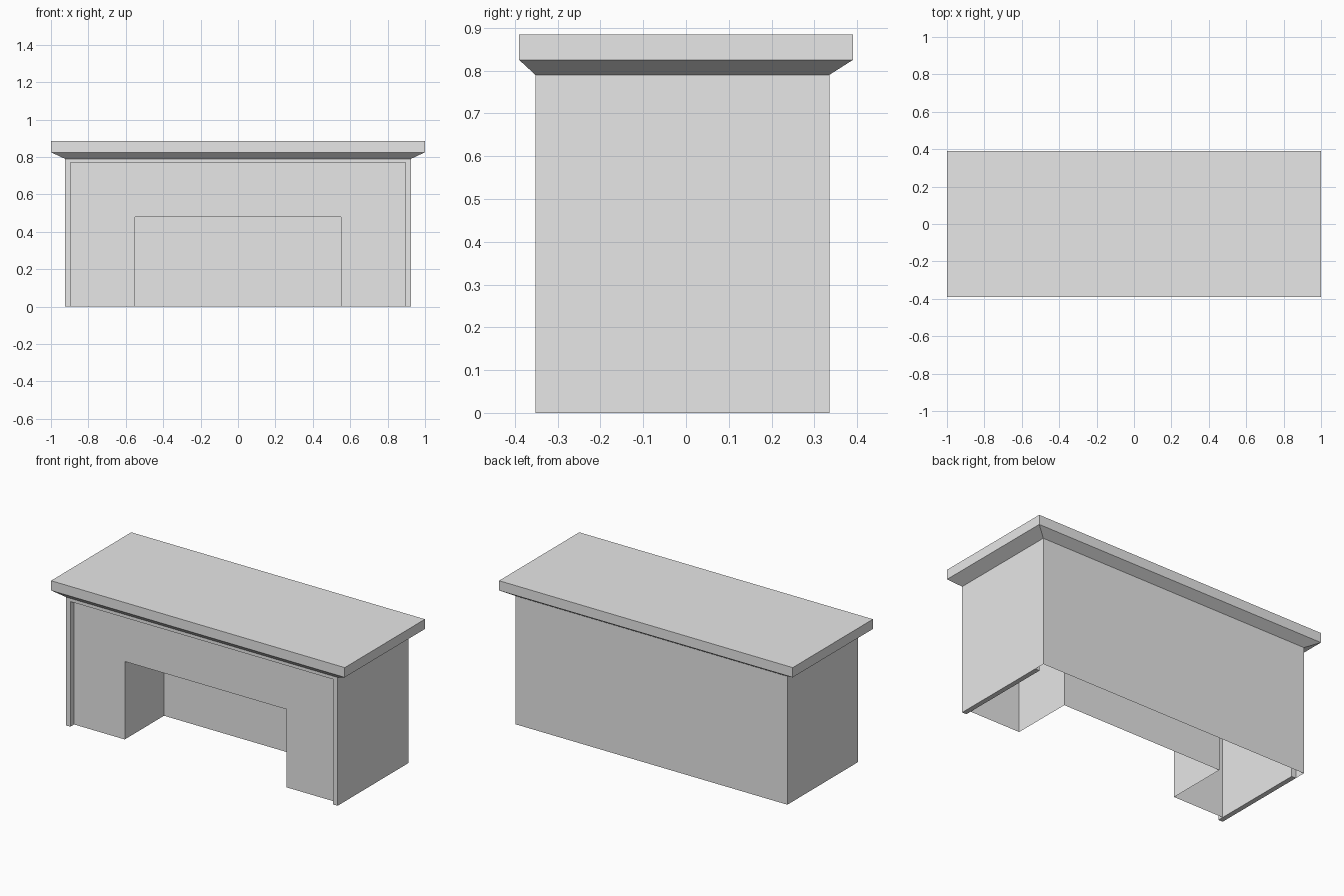
import bpy
import bmesh

cube = bpy.data.objects.get("Cube")
if cube:
    bpy.data.objects.remove(cube, do_unlink=True)

grey = bpy.data.materials.new("plain_grey")
grey.use_nodes = True
grey.diffuse_color = (0.8, 0.8, 0.8, 1)
grey.node_tree.nodes["Principled BSDF"].inputs["Base Color"].default_value = (0.8, 0.8, 0.8, 1)


def arch(width, height):
    """Open-bottomed outline in x and z."""
    return [(-width, 0), (-width, height), (width, height), (width, 0)]


def at_y(outline, y):
    return [(x, y, z) for x, z in outline]


def rectangle(half_x, front, back, z):
    return [(-half_x, front, z), (half_x, front, z), (half_x, back, z), (-half_x, back, z)]


def loft(name, rings, closed=True, cap_start=False, cap_end=False, flip=False):
    """Skin a row of matching outlines, with optional end faces."""
    bm = bmesh.new()
    loops = [[bm.verts.new(p) for p in ring] for ring in rings]
    count = len(loops[0])
    for a, b in zip(loops, loops[1:]):
        for i in range(count if closed else count - 1):
            j = (i + 1) % count
            bm.faces.new((a[i], a[j], b[j], b[i]))
    if cap_start:
        bm.faces.new(loops[0][::-1])
    if cap_end:
        bm.faces.new(loops[-1])
    if flip:
        bmesh.ops.reverse_faces(bm, faces=bm.faces[:])
    mesh = bpy.data.meshes.new(name)
    bm.to_mesh(mesh)
    bm.free()
    mesh.materials.append(grey)
    obj = bpy.data.objects.new(name, mesh)
    bpy.context.collection.objects.link(obj)
    return obj


FRONT, BACK, LINER_END = -0.352, 0.335, 0.267
PANEL, NICHE_BACK = -0.316, 0.066
outer, inner, opening = arch(0.925, 0.79), arch(0.895, 0.77), arch(0.55, 0.48)

# Side walls and lintel
frame = outer + inner[::-1]
loft("body_frame", [at_y(frame, FRONT), at_y(frame, LINER_END)],
     cap_start=True, cap_end=True)

# Thin shell closing the back
loft("back_shell", [at_y(outer, LINER_END), at_y(outer, BACK)],
     closed=False, cap_end=True)

# Recessed front panel with its opening
loft("front_panel", [at_y(inner + opening[::-1], PANEL)], cap_start=True)

# Knee space behind the opening
loft("niche", [at_y(opening, PANEL), at_y(opening, NICHE_BACK)],
     closed=False, cap_end=True, flip=True)

# Overhanging top with a sloped underside
loft("top_slab", [rectangle(0.925, FRONT, BACK, 0.79),
                  rectangle(1, -0.39, 0.39, 0.825),
                  rectangle(1, -0.39, 0.39, 0.885)],
     cap_start=True, cap_end=True)
